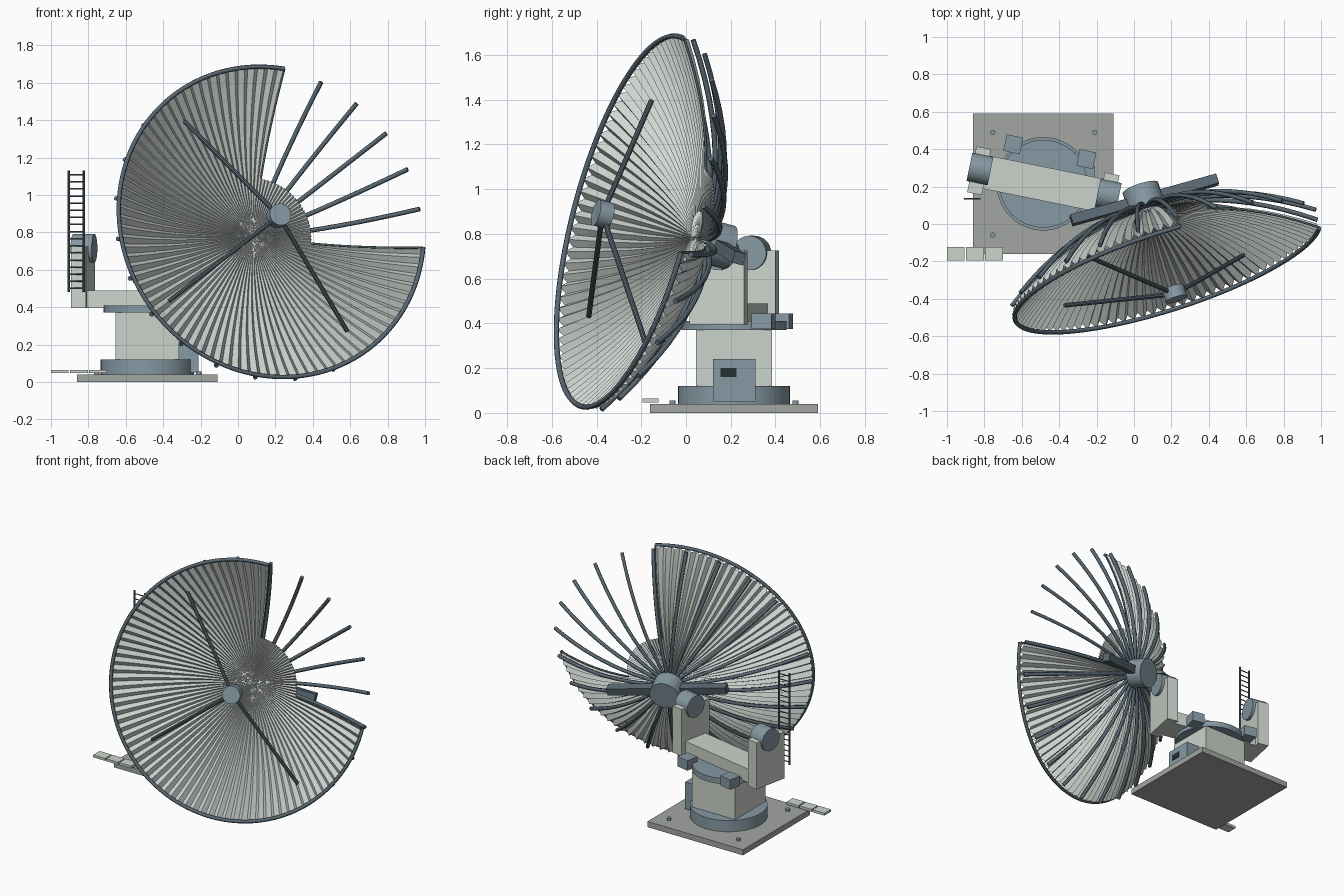
import bpy, bmesh
from math import sin, cos, pi, radians
from mathutils import Matrix, Vector

if "Cube" in bpy.data.objects:
    bpy.data.objects.remove(bpy.data.objects["Cube"])

def mat(name, c):
    m = bpy.data.materials.new(name)
    m.diffuse_color = (*c, 1)
    m.use_nodes = True
    m.node_tree.nodes["Principled BSDF"].inputs["Base Color"].default_value = m.diffuse_color
    return m

PALE = mat("pale_paint", (0.60, 0.65, 0.60))
PANEL = mat("panel_metal", (0.62, 0.67, 0.64))
BLUE = mat("blue_grey", (0.24, 0.32, 0.37))
DARK = mat("dark_steel", (0.10, 0.14, 0.17))
CONC = mat("concrete", (0.36, 0.38, 0.36))
BLACK = mat("screen_black", (0.02, 0.03, 0.03))

def finish(name, bm, m, frame=Matrix(), smooth=False):
    me = bpy.data.meshes.new(name)
    bm.to_mesh(me)
    bm.free()
    me.materials.append(m)
    ob = bpy.data.objects.new(name, me)
    ob.matrix_world = frame
    bpy.context.collection.objects.link(ob)
    if smooth:
        bpy.ops.object.select_all(action='DESELECT')
        ob.select_set(True)
        bpy.context.view_layer.objects.active = ob
        bpy.ops.object.shade_smooth_by_angle(angle=radians(35))
    return ob

def box(name, lo, hi, m, frame=Matrix()):
    lo, hi = Vector(lo), Vector(hi)
    bm = bmesh.new()
    bmesh.ops.create_cube(bm, size=1, matrix=Matrix.Translation((lo + hi) / 2) @ Matrix.Diagonal((*(hi - lo), 1)))
    return finish(name, bm, m, frame)

def rod(name, a, b, r, m, frame=Matrix(), sides=32):
    a, b = Vector(a), Vector(b)
    d = b - a
    M = Matrix.Translation((a + b) / 2) @ d.to_track_quat('Z', 'Y').to_matrix().to_4x4()
    bm = bmesh.new()
    bmesh.ops.create_cone(bm, cap_ends=True, segments=sides, radius1=r, radius2=r, depth=d.length, matrix=M)
    return finish(name, bm, m, frame, True)

def tube(name, pts, r, m, frame):
    cu = bpy.data.curves.new(name, 'CURVE')
    cu.dimensions = '3D'
    cu.bevel_depth, cu.bevel_resolution, cu.use_fill_caps = r, 1, True
    sp = cu.splines.new('POLY')
    sp.points.add(len(pts) - 1)
    for p, q in zip(sp.points, pts):
        p.co = (*q, 1)
    cu.materials.append(m)
    ob = bpy.data.objects.new(name, cu)
    ob.matrix_world = frame
    bpy.context.collection.objects.link(ob)

# ---- fixed base
CX, CY = -0.485, 0.215
box("base_plate", (-0.86, -0.16, 0), (-0.11, 0.59, 0.04), CONC)
rod("base_ring", (CX, CY, 0.04), (CX, CY, 0.12), 0.25, BLUE, sides=48)
box("pedestal", (CX - .17, CY - .17, 0.12), (CX + .17, CY + .17, 0.37), PALE)
box("control_box", (-0.315, 0.12, 0.05), (-0.21, 0.31, 0.24), BLUE)
box("control_screen", (-0.21, 0.155, 0.16), (-0.206, 0.225, 0.2), BLACK)
for x in (-0.755, -0.21):
    for y in (-0.06, 0.49):
        rod("anchor_bolt", (x, y, 0.04), (x, y, 0.056), 0.014, BLUE, sides=12)
for x in (-1.0, -0.898, -0.796):
    box("step_tile", (x, -0.195, 0.047), (x + .095, -0.122, 0.064), PALE)

# ---- turning yoke
Y = Matrix.Translation((CX, CY, 0)) @ Matrix.Rotation(radians(-11.5), 4, 'Z')
rod("turntable", (0, 0, 0.37), (0, 0, 0.41), 0.235, BLUE, Y, 48)
box("yoke_beam", (-0.39, -0.09, 0.395), (0.39, 0.09, 0.49), PALE, Y)
for s in (-1, 1):
    x = 0.35 * s
    box("yoke_arm", (x - .04, -0.125, 0.395), (x + .04, 0.125, 0.725), PALE, Y)
    rod("elevation_bearing", (x - .055, 0.01, 0.715), (x + .06, 0.01, 0.715), 0.077, BLUE, Y)
    box("azimuth_motor", (x * .57 - .045, 0.13, 0.375), (x * .57 + .045, 0.22, 0.445), BLUE, Y)

# ---- ladder
for x in (-0.905, -0.825):
    rod("ladder_rail", (x, 0.135, 0.48), (x, 0.135, 1.13), 0.006, DARK, sides=8)
for i in range(17):
    z = 0.5 + i * 0.038
    rod("ladder_rung", (-0.905, 0.135, z), (-0.825, 0.135, z), 0.004, DARK, sides=6)

# ---- dish frame: origin at the rim centre, local z along the boresight
az, el = radians(18), radians(14)
N = Vector((sin(az) * cos(el), -cos(az) * cos(el), sin(el)))
U = Vector((cos(az), sin(az), 0))
V = N.cross(U)
D = Matrix.Translation((0.178, -0.25, 0.856)) @ Matrix((U, V, N)).transposed().to_4x4() @ Matrix.Rotation(radians(-9.5), 4, 'Z')
R, DEPTH, INNER, RIBS, PLEATS = 0.855, 0.31, 0.31, 24, 4

def surf(r, ang, drop=0.0):
    return Vector((r * cos(ang), r * sin(ang), DEPTH * ((r / R) ** 2 - 1) - drop))

def pleated(name, r0, r1, a0, count, rings):
    # folded sheet: alternate radial lines drop backwards
    bm = bmesh.new()
    step = 2 * pi / RIBS / PLEATS / 2
    rows = []
    for j in range(rings + 1):
        r = r0 + (r1 - r0) * j / rings
        rows.append([bm.verts.new(surf(r, a0 + i * step, 0.035 * r / R * (i % 2))) for i in range(count * PLEATS * 2 + 1)])
    for lo, hi in zip(rows, rows[1:]):
        for i in range(len(lo) - 1):
            bm.faces.new((lo[i], hi[i], hi[i + 1], lo[i + 1]))
    bmesh.ops.remove_doubles(bm, verts=bm.verts, dist=1e-5)
    finish(name, bm, PANEL, D)

# ---- reflector: full centre, 18 of 24 outer panels
pleated("reflector_centre", 0.01, INNER, 0, RIBS, 4)
for k in range(6, RIBS):
    pleated("reflector_panel", INNER, R, k * 2 * pi / RIBS, 1, 7)
tube("reflector_rim", [surf(R, pi / 2 + 1.5 * pi * i / 108) for i in range(109)], 0.012, DARK, D)
for k in (6, RIBS):
    tube("panel_edge_trim", [surf(INNER + (R - INNER) * i / 8, k * 2 * pi / RIBS, 0.004) for i in range(9)], 0.006, DARK, D)
for k in range(RIBS):
    tube("back_rib", [surf(0.07 + 0.79 * i / 10, k * 2 * pi / RIBS, 0.05) for i in range(11)], 0.0125, DARK, D)

# ---- hub and cross beam
rod("hub_neck", (0, 0, -0.315), (0, 0, -0.38), 0.07, BLUE, D)
rod("hub", (0, 0, -0.36), (0, 0, -0.48), 0.10, BLUE, D)
box("cross_beam", (-0.41, -0.027, -0.437), (0.41, 0.027, -0.383), DARK, D)

# ---- feed and its three struts
rod("feed_head", (0, 0, 0.10), (0, 0, 0.165), 0.06, BLUE, D)
for a in (135, 225, 315):
    rod("feed_strut", surf(0.71, radians(a)), (0.03 * cos(radians(a)), 0.03 * sin(radians(a)), 0.125), 0.012, DARK, D, 10)
